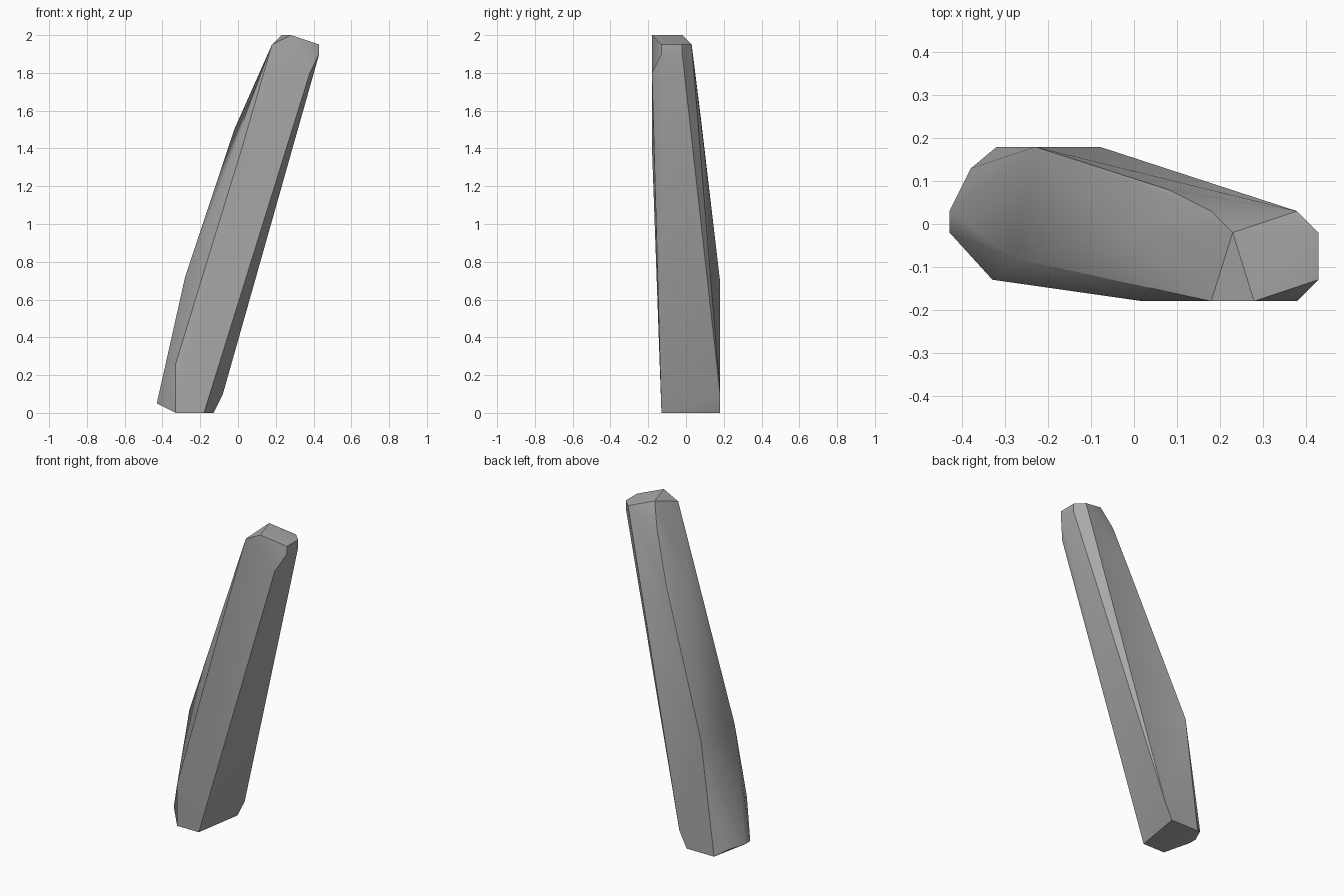
import bpy, bmesh, math

cube = bpy.data.objects.get("Cube")
if cube:
    bpy.data.objects.remove(cube, do_unlink=True)

# Stone material
stone = bpy.data.materials.new("grey_stone")
stone.use_nodes = True
grey = (0.4, 0.4, 0.4, 1)
stone.diffuse_color = grey
stone.node_tree.nodes["Principled BSDF"].inputs["Base Color"].default_value = grey

# Corner points of the leaning shard, wrapped in a convex hull
foot = [(-.33, -.13, 0), (-.18, -.13, 0), (-.13, .18, 0), (-.32, .18, 0),
        (-.08, .18, .1), (-.38, .13, .04), (-.43, .03, .05), (-.43, -.02, .05)]
shaft = [(-.33, -.13, .26), (-.28, -.08, .72), (-.23, .18, .7),
         (-.02, -.02, 1.5), (.08, .08, 1.55), (.02, -.18, 1.4), (.18, .03, 1.86)]
tip = [(.38, -.18, 1.8), (.43, -.13, 1.9), (.43, -.02, 1.9), (.43, -.13, 1.95),
       (.43, -.02, 1.95), (.38, .03, 1.95), (.18, -.18, 1.95),
       (.28, -.18, 2), (.23, -.02, 2)]

bm = bmesh.new()
for p in foot + shaft + tip:
    bm.verts.new(p)
hull = bmesh.ops.convex_hull(bm, input=bm.verts)
loose = [v for v in bm.verts if not v.link_faces]
bmesh.ops.delete(bm, geom=loose, context='VERTS')
bmesh.ops.recalc_face_normals(bm, faces=bm.faces)

mesh = bpy.data.meshes.new("stone_shard")
bm.to_mesh(mesh)
bm.free()
mesh.materials.append(stone)
shard = bpy.data.objects.new("stone_shard", mesh)
bpy.context.collection.objects.link(shard)

# Soft facets with crisp main edges
bpy.context.view_layer.objects.active = shard
shard.select_set(True)
bpy.ops.object.shade_smooth_by_angle(angle=math.radians(30))
